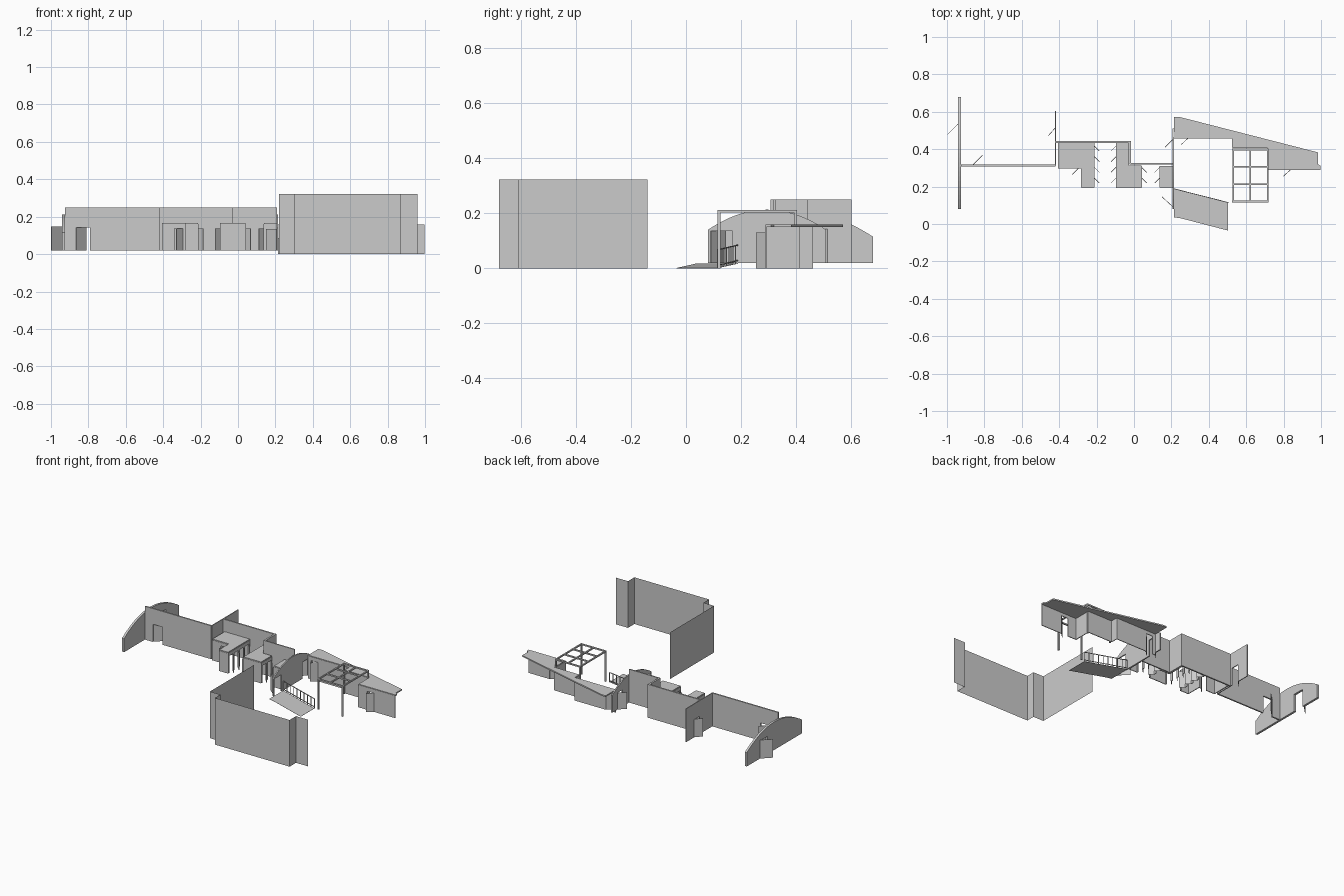
import bpy, bmesh, math
from mathutils import Vector

if "Cube" in bpy.data.objects:
    bpy.data.objects.remove(bpy.data.objects["Cube"])


def finish(name, bm):
    bmesh.ops.recalc_face_normals(bm, faces=bm.faces)
    me = bpy.data.meshes.new(name)
    bm.to_mesh(me)
    bm.free()
    ob = bpy.data.objects.new(name, me)
    bpy.context.collection.objects.link(ob)
    return ob


def prism(name, pts, offset):
    """Flat outline, extruded by an offset vector (none = a single sheet)."""
    bm = bmesh.new()
    f = bm.faces.new([bm.verts.new(p) for p in pts])
    offset = Vector(offset)
    if offset.length > 0:
        r = bmesh.ops.extrude_face_region(bm, geom=[f], use_keep_orig=True)
        vs = [g for g in r["geom"] if isinstance(g, bmesh.types.BMVert)]
        bmesh.ops.translate(bm, vec=offset, verts=vs)
    return finish(name, bm)


def wall(name, p, q, z0, z1, t=0.006, doors=(), arch=None):
    """Upright wall from p to q; doors = (start, width, top z); arch = peak z."""
    p, q = Vector(p), Vector(q)
    L = (q - p).length
    d = (q - p) / L
    out = [(0, z0)]
    for s, w, top in sorted(doors):
        out += [(s, z0), (s, top), (s + w, top), (s + w, z0)]
    out += [(L, z0), (L, z1)]
    if arch:
        for i in range(23, 0, -1):
            u = i / 24 * 2 - 1
            out.append((L * i / 24, z1 + (arch - z1) * (1 - u * u)))
    out.append((0, z1))
    n = Vector((-d.y, d.x, 0)) * t
    pts = [Vector((p.x + d.x * s, p.y + d.y * s, z)) - n / 2 for s, z in out]
    return prism(name, pts, n)


def leaf(p, q, z0, z1):
    wall("door_leaf", p, q, z0, z1, 0.003)


def slab(name, outline, z, t):
    return prism(name, [(x, y, z) for x, y in outline], (0, 0, t))


def beam(name, a, b, w):
    a, b = Vector(a), Vector(b)
    bm = bmesh.new()
    bmesh.ops.create_cube(bm, size=1)
    bmesh.ops.scale(bm, vec=(w, w, (b - a).length), verts=bm.verts)
    bmesh.ops.transform(bm, matrix=(b - a).to_track_quat('Z', 'Y').to_matrix().to_4x4(), verts=bm.verts)
    bmesh.ops.translate(bm, vec=(a + b) / 2, verts=bm.verts)
    return finish(name, bm)


Z, H, D = 0.02, 0.25, 0.142

# tall boundary screen, single sheets
screen = [(.22, -.14), (.22, -.62), (.30, -.62), (.30, -.68), (.87, -.68), (.87, -.61), (.96, -.61)]
for a, b in zip(screen, screen[1:]):
    wall("boundary_screen", a, b, 0, .322, 0)

# arched end walls with doors
wall("arched_end_wall", (-.933, .08), (-.933, .68), Z, .115, .015, [(.375, .08, D)], .213)
leaf((-.94, .535), (-.998, .478), Z, .148)
wall("arched_middle_wall", (.21, .08), (.21, .51), Z, .14, .008, [(.01, .08, .135), (.32, .055, .135)], .213)
leaf((.21, .09), (.15, .145), Z, .135)
leaf((.21, .455), (.165, .41), Z, .135)

# long back walls
wall("long_wall", (-.925, .312), (-.42, .312), Z, H, .01, [(.06, .075, D)])
leaf((-.865, .312), (-.81, .367), Z, .145)
wall("cross_wall", (-.42, .31), (-.42, .603), Z, H, .006, [(.145, .06, D)])
leaf((-.42, .515), (-.46, .47), Z, .145)
wall("back_wall_left", (-.42, .438), (-.02, .438), Z, H, .01)
wall("back_wall_step", (-.023, .443), (-.023, .32), Z, H, .012)
wall("back_wall_right", (-.025, .323), (.208, .323), Z, H, .008)

# low rooms with flat roofs and rows of doors
rooms = [
    ([(-.405, .433), (-.405, .30), (-.28, .30), (-.28, .195), (-.213, .195), (-.213, .433)], 4, 4, 1),
    ([(-.03, .433), (-.03, .31), (.04, .31), (.04, .195), (-.095, .195), (-.095, .433)], 4, 4, -1),
    ([(.205, .31), (.205, .195), (.138, .195), (.138, .31)], 2, 2, -1),
]
for pts, edge, count, side in rooms:
    slab("room_roof", pts, .159, .007)
    for i in range(len(pts) - 1):
        a, b = pts[i], pts[i + 1]
        doors = []
        if i == edge:
            doors = [(.012 + .057 * k, .04, .137) for k in range(count)]
            for s, w, top in doors:
                y = a[1] + s + w
                leaf((a[0], y), (a[0] + side * .028, y - .028), Z, .137)
        elif a == (-.405, .30):
            doors = [(.065, .045, .137)]
            leaf((-.295, .30), (-.33, .265), Z, .137)
        wall("room_wall", a, b, Z, .16, .005, doors)
# doors on the right side of the second room
bpy.data.objects.remove([o for o in bpy.data.objects if o.name.startswith("room_wall")
                         and all(abs(v.co.x - .04) < .004 and .18 < v.co.y < .32 for v in o.data.vertices)][0])
wall("room_wall_doors", (.04, .195), (.04, .31), Z, .16, .005, [(.012 + .057 * k, .04, .137) for k in range(2)])
for k in range(2):
    y = .247 + .057 * k
    leaf((.04, y), (.068, y - .028), Z, .137)

# right wing: stepped wall under a tapering roof
steps = [(.213, .46), (.527, .46), (.527, .41), (.717, .41), (.717, .29), (.998, .29)]
openings = {0: [(.025, .05, .128)], 4: [(.068, .052, .128)]}
for i, (a, b) in enumerate(zip(steps, steps[1:])):
    wall("wing_wall", a, b, 0, .155, .005, openings.get(i, []))
leaf((.29, .46), (.253, .425), 0, .13)
leaf((.837, .29), (.798, .255), 0, .13)
slab("wing_roof", steps + [(.998, .31), (.983, .32), (.983, .383), (.245, .572), (.213, .572)], .15, .009)

# entrance ramp
prism("ramp", [(.213, .19, .018), (.213, .035, .018), (.245, .032, .016), (.503, -.035, .001), (.503, .115, .001)],
      (0, 0, -.001))

# ramp railing
A, B = Vector((.215, .188, .018)), Vector((.503, .115, .001))
up = Vector((0, 0, .066))
for h in (1, .15):
    beam("railing_bar", A + up * h, B + up * h, .004)
for i in range(10):
    p = A.lerp(B, i / 9)
    beam("railing_post", p, p + up, .004)

# pergola
for x in (.53, .622, .715):
    beam("pergola_beam", (x, .115, .208), (x, .403, .208), .009)
for y in (.12, .212, .306, .398):
    beam("pergola_cross_beam", (.526, y, .208), (.719, y, .208), .009)
for x in (.53, .715):
    for y in (.12, .398):
        beam("pergola_post", (x, y, 0), (x, y, .206), .01)
